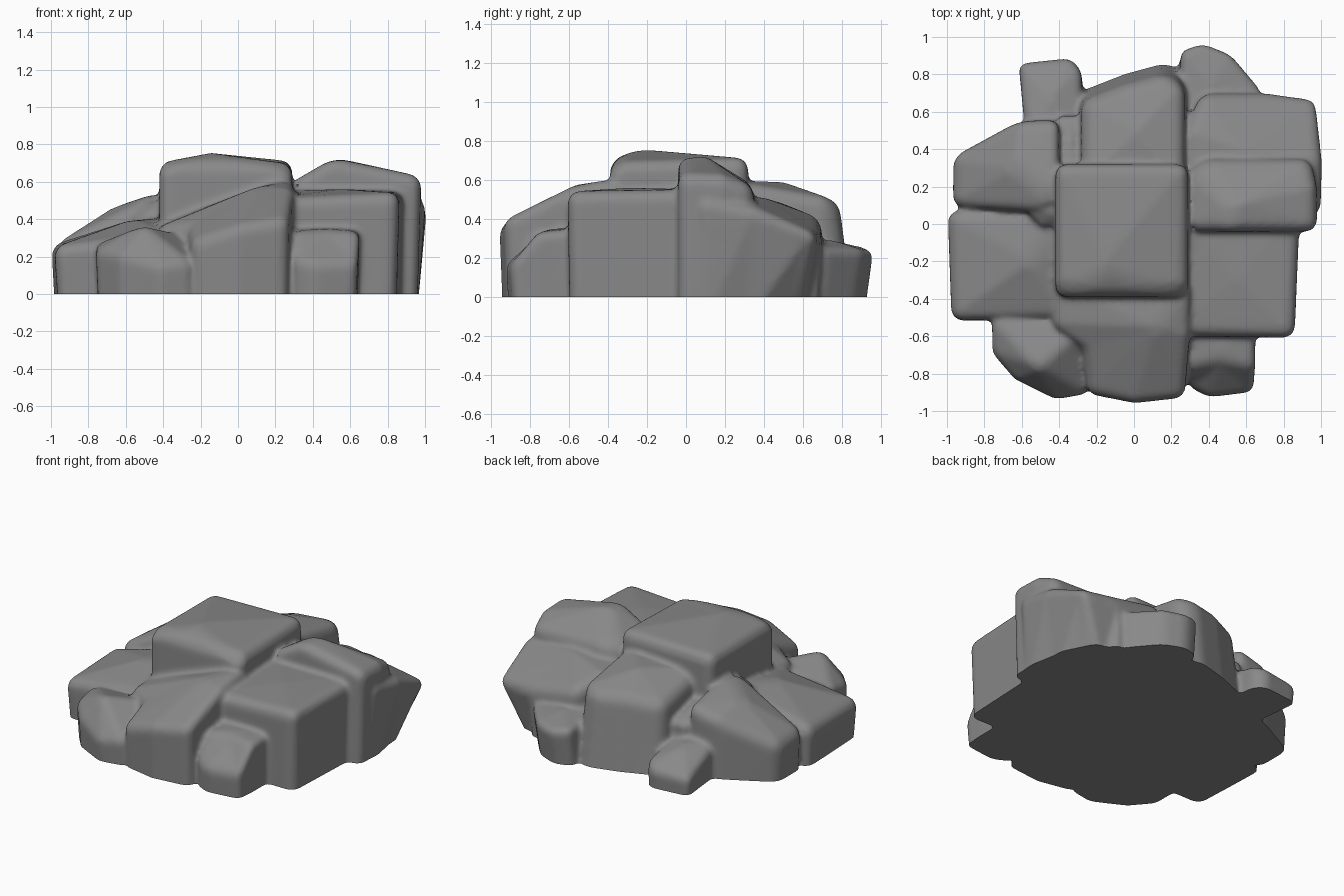
import bpy, bmesh
from math import hypot

cube = bpy.data.objects.get("Cube")
if cube:
    bpy.data.objects.remove(cube, do_unlink=True)

stone = bpy.data.materials.new("grey_stone")
stone.use_nodes = True
grey = (0.25, 0.25, 0.25, 1)
stone.diffuse_color = grey
bsdf = stone.node_tree.nodes["Principled BSDF"]
bsdf.inputs["Base Color"].default_value = grey
bsdf.inputs["Roughness"].default_value = 0.9

rocks = []


def rock(name, rim, peak, soft=0.06, foot=0.98, reach=1.08):
    """Rounded boulder: counter-clockwise rim of (x, y, height) with a raised peak, sunk below the ground.
    The foot is scaled towards the middle and kept within the given reach."""
    bm = bmesh.new()
    top = [bm.verts.new(p) for p in rim]
    base = []
    for x, y, z in rim:
        s = min(foot, reach / hypot(x, y))
        base.append(bm.verts.new((x * s, y * s, -0.12)))
    tip = bm.verts.new(peak)
    n = len(rim)
    for i in range(n):
        j = (i + 1) % n
        bm.faces.new((base[i], base[j], top[j], top[i]))
        bm.faces.new((top[i], top[j], tip))
    bm.faces.new(base[::-1])
    bm.normal_update()
    # round the rim and the sharp upright corners
    edges = [e for e in bm.edges
             if max(v.co.z for v in e.verts) > 0 and e.calc_face_angle(0) > 0.4]
    bmesh.ops.bevel(bm, geom=edges, offset=soft, segments=4, profile=0.5,
                    affect='EDGES', clamp_overlap=True)
    bmesh.ops.recalc_face_normals(bm, faces=bm.faces)
    mesh = bpy.data.meshes.new(name)
    bm.to_mesh(mesh)
    bm.free()
    mesh.materials.append(stone)
    obj = bpy.data.objects.new(name, mesh)
    bpy.context.collection.objects.link(obj)
    rocks.append(obj)


# Top slab
rock("cap_rock", [(-.42, -.39, .7), (.29, -.39, .69), (.29, .32, .71), (-.42, .32, .7)],
     (-.14, -.25, .76), .06, 1)

# Large boulders around the slab
rock("left_back_rock", [(.28, -.04, .6), (.5, -.04, .72), (.98, -.04, .63), (.98, .2, .62),
                        (.95, .35, .56), (.36, .35, .57), (.27, .25, .56)],
     (.52, .1, .73), .06, .98, .97)
rock("left_back_skirt", [(.28, .05, .5), (1, .05, .52), (1.01, .35, .46), (.99, .68, .31),
                         (.72, .7, .34), (.36, .7, .4), (.27, .5, .48)],
     (.58, .4, .51), .06, .98, .97)
rock("left_front_rock", [(.18, -.6, .51), (.86, -.61, .54), (.89, .1, .55), (.18, .1, .55)],
     (.55, -.3, .56), .06)
rock("back_middle_rock", [(-.28, .2, .56), (.27, .2, .6), (.27, .73, .51), (.17, .8, .48),
                          (-.05, .74, .49), (-.28, .65, .46)],
     (.02, .5, .59), .07, 1.1)
rock("front_middle_rock", [(-.44, -.3, .36), (-.44, -.55, .35), (-.27, -.67, .36),
                           (-.25, -.91, .28), (0, -.96, .36), (.27, -.93, .4),
                           (.3, -.6, .56), (.3, -.3, .62)],
     (.12, -.55, .58), .05)
rock("right_back_rock", [(-.97, .09, .27), (-.5, .06, .5), (-.4, .12, .56), (-.4, .56, .46),
                         (-.62, .55, .41), (-.97, .36, .25)],
     (-.64, .3, .48), .06)
rock("right_front_rock", [(-.98, -.52, .25), (-.35, -.51, .33), (-.35, .07, .42), (-1, .07, .26)],
     (-.56, -.2, .4), .06)

# Smaller stones along the edge
rock("front_right_stone", [(-.76, -.69, .23), (-.64, -.83, .2), (-.42, -.94, .14),
                           (-.25, -.91, .17), (-.2, -.5, .3), (-.76, -.5, .27)],
     (-.51, -.77, .37), .03)
rock("front_left_stone", [(.29, -.87, .19), (.4, -.93, .16), (.64, -.9, .17), (.65, -.77, .33),
                          (.65, -.5, .35), (.29, -.5, .35), (.29, -.77, .33)],
     (.46, -.72, .35), .04)
rock("back_left_stone", [(.25, .5, .28), (.7, .5, .27), (.68, .72, .25), (.52, .91, .24),
                         (.37, .97, .23), (.25, .93, .25)],
     (.42, .75, .29), .04, .95)
rock("back_right_stone", [(-.58, .45, .25), (-.28, .45, .25), (-.28, .82, .16), (-.34, .89, .13),
                          (-.62, .86, .11)],
     (-.45, .68, .24), .04)

# Chips wedged between boulders
rock("back_chip", [(-.42, .25, .42), (-.27, .25, .42), (-.28, .58, .33), (-.41, .58, .33)],
     (-.34, .44, .39), .03)
rock("side_chip", [(-.58, .07, .42), (-.49, -.03, .42), (-.38, .02, .48), (-.38, .18, .5),
                   (-.5, .17, .48)],
     (-.47, .08, .5), .03)

# Hidden core filling the gaps
rock("core_rock", [(-.7, -.5, .2), (.6, -.5, .25), (.6, .55, .25), (-.6, .5, .2)],
     (0, 0, .4), .05)

# Fuse the stones into one weathered pile
bpy.ops.object.select_all(action='DESELECT')
for r in rocks:
    r.select_set(True)
pile = rocks[0]
bpy.context.view_layer.objects.active = pile
bpy.ops.object.join()
pile.name = pile.data.name = "rock_pile"
fuse = pile.modifiers.new("fuse", 'REMESH')
fuse.mode = 'VOXEL'
fuse.voxel_size = 0.016
wear = pile.modifiers.new("wear", 'SMOOTH')
wear.factor = 0.5
wear.iterations = 5
for name in ("fuse", "wear"):
    bpy.ops.object.modifier_apply(modifier=name)

# Cut the pile flat at the ground
bm = bmesh.new()
bm.from_mesh(pile.data)
bmesh.ops.bisect_plane(bm, geom=bm.verts[:] + bm.edges[:] + bm.faces[:],
                       plane_co=(0, 0, 0), plane_no=(0, 0, 1), clear_inner=True)
bmesh.ops.holes_fill(bm, edges=[e for e in bm.edges if e.is_boundary])
bmesh.ops.recalc_face_normals(bm, faces=bm.faces)
bm.to_mesh(pile.data)
bm.free()
bpy.ops.object.shade_smooth_by_angle(angle=0.9)
